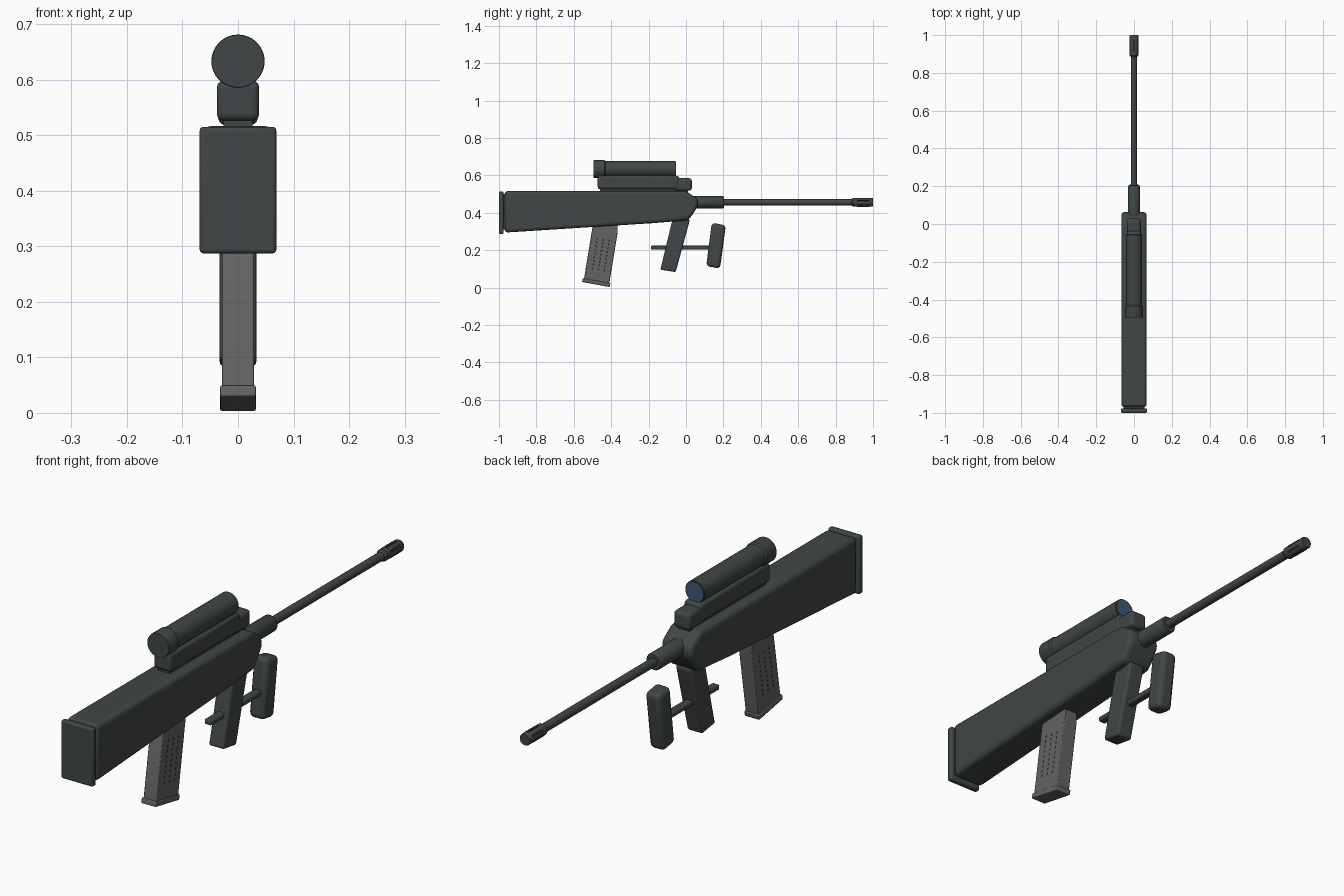
import bpy, bmesh, math
from mathutils import Vector

if "Cube" in bpy.data.objects:
    bpy.data.objects.remove(bpy.data.objects["Cube"])


def material(name, col):
    m = bpy.data.materials.new(name)
    m.diffuse_color = (*col, 1)
    m.use_nodes = True
    m.node_tree.nodes["Principled BSDF"].inputs["Base Color"].default_value = m.diffuse_color
    return m


DARK = material("dark grey green", (0.052, 0.062, 0.061))
GREY = material("magazine grey", (0.125, 0.125, 0.125))
BLUE = material("lens blue", (0.045, 0.1, 0.18))
BLACK = material("slot black", (0.02, 0.02, 0.02))


def finish(name, bm, mat, bevel=0.0, seg=3):
    bmesh.ops.recalc_face_normals(bm, faces=bm.faces)
    me = bpy.data.meshes.new(name)
    bm.to_mesh(me)
    bm.free()
    me.materials.append(mat)
    ob = bpy.data.objects.new(name, me)
    bpy.context.collection.objects.link(ob)
    if bevel:
        b = ob.modifiers.new("bevel", 'BEVEL')
        b.width, b.segments, b.limit_method = bevel, seg, 'ANGLE'
        b.angle_limit = math.radians(25)
    bpy.ops.object.select_all(action='DESELECT')
    ob.select_set(True)
    bpy.context.view_layer.objects.active = ob
    bpy.ops.object.shade_smooth_by_angle(angle=math.radians(35))
    return ob


def prism(name, profile, half, mat=DARK, bevel=0.0, seg=3):
    """Side profile of (y, z) points extruded across x."""
    bm = bmesh.new()
    f = bm.faces.new([bm.verts.new((-half, y, z)) for y, z in profile])
    r = bmesh.ops.extrude_face_region(bm, geom=[f])
    vs = [g for g in r["geom"] if isinstance(g, bmesh.types.BMVert)]
    bmesh.ops.translate(bm, verts=vs, vec=(2 * half, 0, 0))
    return finish(name, bm, mat, bevel, seg)


def box(name, y0, y1, z0, z1, half, mat=DARK, bevel=0.0, seg=3):
    return prism(name, [(y0, z0), (y1, z0), (y1, z1), (y0, z1)], half, mat, bevel, seg)


def lathe(name, rings, z, mat=DARK, n=32):
    """Rings of (y, radius) around an axis along y at height z."""
    bm = bmesh.new()
    loops = []
    for y, r in rings:
        loops.append([bm.verts.new((r * math.cos(2 * math.pi * i / n), y,
                                    z + r * math.sin(2 * math.pi * i / n))) for i in range(n)])
    for a, b in zip(loops, loops[1:]):
        for i in range(n):
            j = (i + 1) % n
            bm.faces.new((a[i], a[j], b[j], b[i]))
    bm.faces.new(loops[0])
    bm.faces.new(loops[-1])
    return finish(name, bm, mat)


# main body and butt plate
prism("body", [(-0.97, 0.294), (-0.17, 0.345), (0.01, 0.36), (0.035, 0.39), (0.065, 0.44),
               (0.06, 0.475), (0.0, 0.516), (-0.97, 0.516)], 0.067, DARK, 0.02, 4)
box("butt_plate", -1.0, -0.976, 0.287, 0.515, 0.069, DARK, 0.007)
box("butt_joint", -0.98, -0.96, 0.31, 0.5, 0.055)

# barrel
BZ = 0.456
lathe("barrel_sleeve", [(0.03, 0.033), (0.197, 0.033), (0.203, 0.029)], BZ)
lathe("barrel", [(0.19, 0.017), (0.9, 0.017)], BZ)
lathe("muzzle", [(0.885, 0.017), (0.893, 0.0235), (0.995, 0.0235), (1.0, 0.021)], BZ)
# slots around the muzzle
for k in range(6):
    a = math.pi / 3 * k
    s = box("muzzle_slot", 0.915, 0.98, -0.001, 0.001, 0.004, BLACK)
    s.rotation_euler = (0, a, 0)
    s.location = (0.0232 * math.sin(a), 0, BZ + 0.0232 * math.cos(a))

# sight mount
box("mount_strip", -0.46, 0.01, 0.505, 0.54, 0.026)
box("mount_rail", -0.472, -0.038, 0.526, 0.598, 0.038, DARK, 0.012)
box("mount_front_block", -0.06, 0.031, 0.518, 0.585, 0.036, DARK, 0.014)

# scope
SZ = 0.633
lathe("scope_tube", [(-0.45, 0.043), (-0.057, 0.043), (-0.055, 0.041)], SZ)
lathe("scope_eyepiece", [(-0.495, 0.047), (-0.492, 0.048), (-0.436, 0.048), (-0.43, 0.043)], SZ)
lathe("scope_lens", [(-0.058, 0.039), (-0.053, 0.039)], SZ, BLUE)

# pistol grip, foregrip and linking bar
prism("pistol_grip", [(-0.137, 0.096), (-0.055, 0.083), (0.02, 0.36), (-0.01, 0.4),
                      (-0.06, 0.4), (-0.077, 0.345)], 0.033, DARK, 0.008)
prism("foregrip", [(0.108, 0.115), (0.182, 0.102), (0.213, 0.333), (0.138, 0.347)],
      0.033, DARK, 0.018)
box("linking_bar", -0.188, 0.15, 0.203, 0.224, 0.016, DARK, 0.007)

# magazine, leaning back
prism("magazine", [(-0.548, 0.03), (-0.412, 0.01), (-0.365, 0.297), (-0.365, 0.34),
                   (-0.49, 0.34), (-0.501, 0.318)], 0.029, GREY, 0.003, 2)
prism("magazine_base", [(-0.556, 0.03), (-0.409, 0.003), (-0.404, 0.023), (-0.552, 0.05)],
      0.032, GREY, 0.003, 2)

# rows of small slots on both sides of the magazine
down = Vector((-0.047, -0.287)).normalized()
across = Vector((-down.y, down.x))
if across.x < 0:
    across = -across
centre = Vector((-0.435, 0.3))
bm = bmesh.new()
for side in (-1, 1):
    for c in (-1, 0, 1):
        for r in range(9):
            p = centre + across * (0.032 * c) + down * (0.045 + 0.02 * r)
            vs = []
            for u, v in ((-1, -1), (1, -1), (1, 1), (-1, 1)):
                q = p + across * (0.0035 * u) + down * (0.0055 * v)
                vs.append(bm.verts.new((side * 0.0293, q.x, q.y)))
            f = bm.faces.new(vs if side > 0 else vs[::-1])
            f.normal_update()
            if f.normal.x * side < 0:
                f.normal_flip()
me = bpy.data.meshes.new("magazine_slots")
bm.to_mesh(me)
bm.free()
me.materials.append(BLACK)
bpy.context.collection.objects.link(bpy.data.objects.new("magazine_slots", me))
